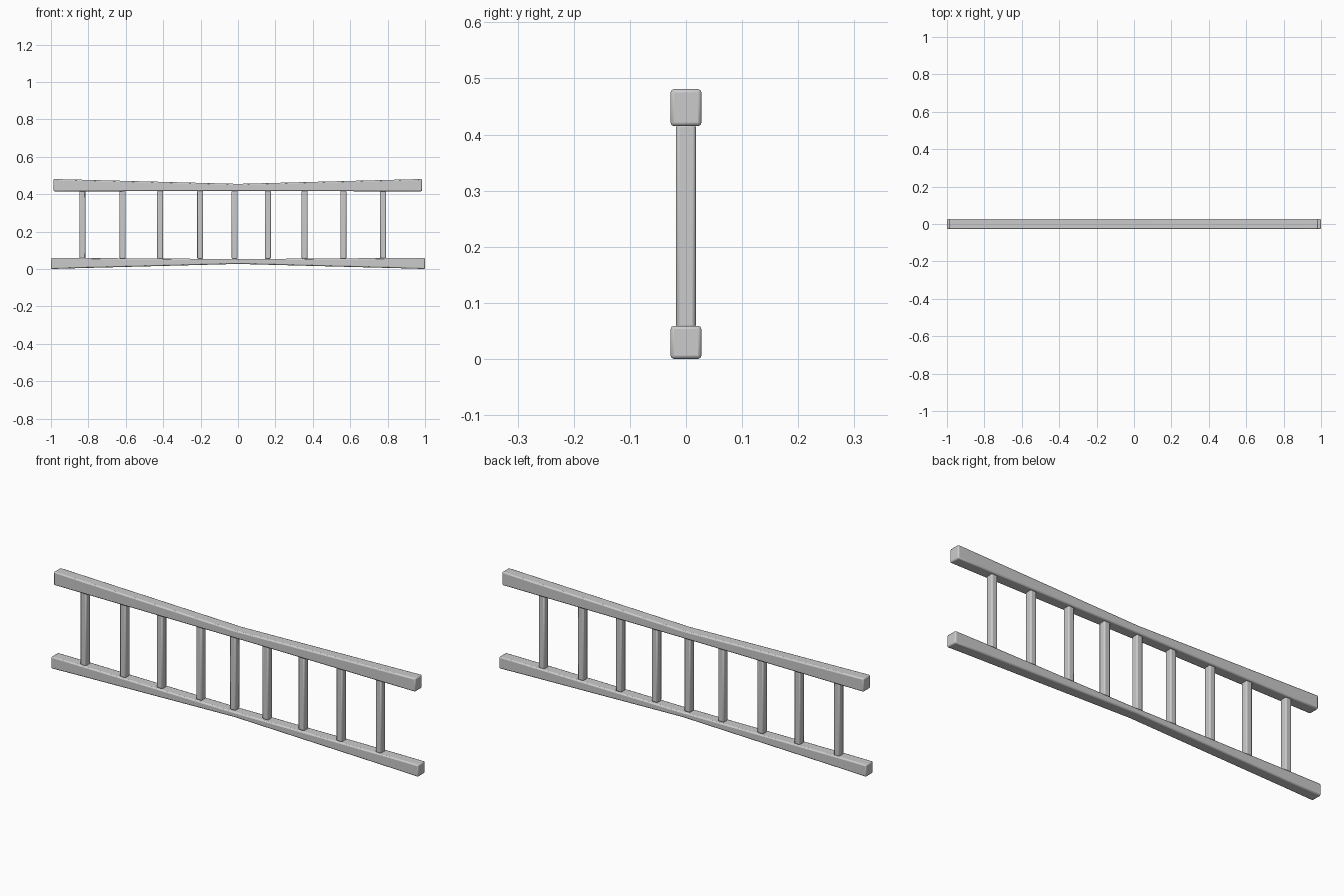
import bpy, bmesh

if "Cube" in bpy.data.objects:
    bpy.data.objects.remove(bpy.data.objects["Cube"])


def finish(name, bm, bevel):
    bmesh.ops.recalc_face_normals(bm, faces=bm.faces[:])
    mesh = bpy.data.meshes.new(name)
    bm.to_mesh(mesh)
    bm.free()
    obj = bpy.data.objects.new(name, mesh)
    bpy.context.collection.objects.link(obj)
    mod = obj.modifiers.new("worn_edges", 'BEVEL')
    mod.width = bevel
    mod.segments = 2
    mod.limit_method = 'ANGLE'
    mod.angle_limit = 0.6
    bpy.context.view_layer.objects.active = obj
    obj.select_set(True)
    bpy.ops.object.shade_smooth_by_angle(angle=0.6)
    obj.select_set(False)
    return obj


def rail(name, stations, half_depth):
    # Loft a rectangular section through (x, bottom z, top z) stations
    bm = bmesh.new()
    rings = []
    for x, lo, hi in stations:
        rings.append([bm.verts.new((x, y, z)) for y, z in
                      ((-half_depth, lo), (half_depth, lo),
                       (half_depth, hi), (-half_depth, hi))])
    for a, b in zip(rings, rings[1:]):
        for i in range(4):
            j = (i + 1) % 4
            bm.faces.new((a[i], a[j], b[j], b[i]))
    bm.faces.new(rings[0])
    bm.faces.new(rings[-1])
    return finish(name, bm, 0.006)


def baluster(name, x, width, depth, z0, z1):
    bm = bmesh.new()
    bmesh.ops.create_cube(bm, size=1)
    bmesh.ops.scale(bm, vec=(width, depth, z1 - z0), verts=bm.verts[:])
    bmesh.ops.translate(bm, vec=(x, 0, (z0 + z1) / 2), verts=bm.verts[:])
    return finish(name, bm, 0.006)


# Handrail: flat underside, top sagging towards the middle
rail("top_rail", [(-0.986, 0.415, 0.481), (-0.87, 0.415, 0.478),
                  (-0.45, 0.416, 0.467), (0.0, 0.417, 0.455),
                  (0.45, 0.416, 0.467), (0.87, 0.415, 0.478),
                  (0.984, 0.415, 0.481)], 0.0275)

# Bottom rail: underside arched towards the middle
rail("bottom_rail", [(-1.0, 0.0, 0.059), (-0.87, 0.004, 0.059),
                     (-0.45, 0.015, 0.056), (0.0, 0.027, 0.053),
                     (0.45, 0.015, 0.056), (0.87, 0.004, 0.059),
                     (1.0, 0.0, 0.059)], 0.0275)

# Unevenly spaced balusters
for n, x in enumerate((-0.832, -0.617, -0.416, -0.202, -0.018,
                       0.160, 0.356, 0.563, 0.776)):
    baluster(f"baluster_{n + 1}", x, 0.032, 0.035, 0.054, 0.419)
